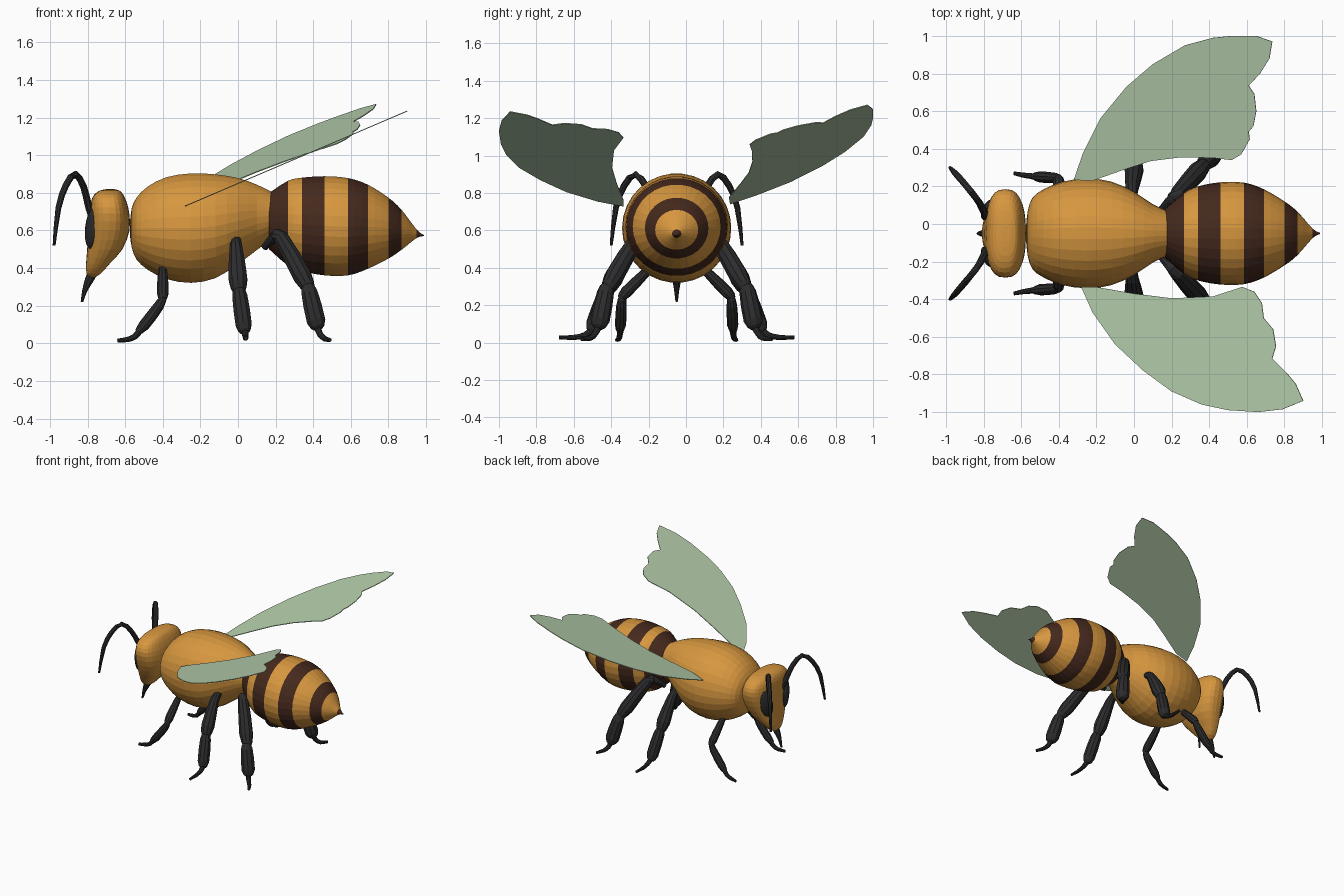
import bpy, bmesh, math
from mathutils import Vector

if "Cube" in bpy.data.objects:
    bpy.data.objects.remove(bpy.data.objects["Cube"])

CY = -0.05  # body symmetry plane


def material(name, rgb):
    m = bpy.data.materials.new(name)
    m.diffuse_color = (*rgb, 1)
    m.use_nodes = True
    m.node_tree.nodes["Principled BSDF"].inputs["Base Color"].default_value = m.diffuse_color
    return m


ORANGE = material("orange", (0.68, 0.31, 0.05))
BROWN = material("brown", (0.06, 0.022, 0.012))
BLACK = material("black", (0.025, 0.025, 0.027))
GREEN = material("wing green", (0.45, 0.60, 0.40))


def finish(name, bm, mats):
    bmesh.ops.recalc_face_normals(bm, faces=bm.faces)
    me = bpy.data.meshes.new(name)
    bm.to_mesh(me)
    bm.free()
    for m in mats:
        me.materials.append(m)
    ob = bpy.data.objects.new(name, me)
    bpy.context.collection.objects.link(ob)
    return ob


def loft(bm, rings, band=lambda i: 0):
    vs = [[bm.verts.new(p) for p in r] for r in rings]
    n = len(vs[0])
    for i in range(len(vs) - 1):
        for j in range(n):
            k = (j + 1) % n
            bm.faces.new((vs[i][j], vs[i][k], vs[i + 1][k], vs[i + 1][j])).material_index = band(i)
    bm.faces.new(vs[0]).material_index = band(0)
    bm.faces.new(vs[-1]).material_index = band(len(vs) - 2)


def smooth_rows(rows, sub):
    """Catmull-Rom interpolation through rows of numbers."""
    rows = [Vector(r) for r in rows]
    out = []
    for i in range(len(rows) - 1):
        a, b, c, d = rows[max(i - 1, 0)], rows[i], rows[i + 1], rows[min(i + 2, len(rows) - 1)]
        for s in range(sub):
            t = s / sub
            out.append(b + (c - a) * (t / 2) + (2 * a - 5 * b + 4 * c - d) * (t * t / 2)
                       + (3 * b - 3 * c + d - a) * (t ** 3 / 2))
    return out + [rows[-1]]


def body_ring(row, n=30):
    x, top, bot, hw = row
    return [(x, CY + hw * math.cos(2 * math.pi * j / n),
             (top + bot) / 2 + (top - bot) / 2 * math.sin(2 * math.pi * j / n)) for j in range(n)]


def tube(bm, rows, sub=1, n=8):
    """Round tube through (x, y, z, radius) rows."""
    rows = smooth_rows(rows, sub)
    pts = [r.to_3d() if len(r) == 3 else Vector(r[:3]) for r in rows]
    rings = []
    for i, p in enumerate(pts):
        t = (pts[min(i + 1, len(pts) - 1)] - pts[max(i - 1, 0)]).normalized()
        u = t.cross(Vector((0.3, 1, 0.1))).normalized()
        w = t.cross(u)
        rings.append([p + (u * math.cos(a) + w * math.sin(a)) * rows[i][3]
                      for a in (2 * math.pi * j / n for j in range(n))])
    loft(bm, rings)


# Thorax: x, top z, bottom z, half width
thorax = [(-.574, .65, .57, .04), (-.565, .72, .51, .12), (-.54, .775, .445, .19), (-.48, .835, .39, .235),
          (-.38, .885, .34, .275), (-.25, .905, .32, .292), (-.12, .90, .345, .275), (0, .88, .42, .222),
          (.10, .845, .495, .155), (.19, .80, .56, .115)]
bm = bmesh.new()
loft(bm, [body_ring(r) for r in smooth_rows(thorax, 2)])
finish("thorax", bm, [ORANGE])

# Striped abdomen: one row per stripe border
abdomen = [(.165, .80, .50, .13), (.265, .865, .413, .215), (.34, .882, .383, .25), (.46, .89, .36, .272),
           (.585, .88, .36, .27), (.69, .845, .395, .235), (.80, .775, .45, .17), (.87, .71, .497, .115),
           (.95, .605, .56, .025), (.99, .575, .57, .003)]
bm = bmesh.new()
loft(bm, [body_ring(r) for r in smooth_rows(abdomen, 3)], lambda i: (i // 3) % 2)
finish("abdomen", bm, [BROWN, ORANGE])

# Head: z, front x, back x, half width
head = [(.35, -.79, -.765, .02), (.37, -.805, -.73, .06), (.42, -.808, -.685, .105), (.50, -.802, -.615, .16),
        (.60, -.797, -.577, .21), (.69, -.79, -.578, .235), (.75, -.782, -.592, .225), (.79, -.765, -.61, .185),
        (.812, -.735, -.63, .12), (.82, -.70, -.66, .04)]


def head_ring(row, n=28):
    z, xf, xb, hw = row
    pts = []
    for j in range(n):
        c, s = math.cos(2 * math.pi * j / n), math.sin(2 * math.pi * j / n)
        pts.append(((xf + xb) / 2 + (xb - xf) / 2 * math.copysign(abs(c) ** .75, c),
                    CY + hw * math.copysign(abs(s) ** .8, s), z))
    return pts


bm = bmesh.new()
loft(bm, [head_ring(r) for r in smooth_rows(head, 2)])
finish("head", bm, [ORANGE])

# Proboscis
bm = bmesh.new()
tube(bm, [(-.76, CY, .40, .028), (-.79, CY, .34, .024), (-.815, CY, .28, .014), (-.83, CY, .22, .007)], 2)
finish("proboscis", bm, [BLACK])

# Leg segments as (x, distance from centre, z, radius)
legs = {
    "front_leg": [
        [(-.40, .13, .41, .018), (-.40, .17, .37, .026), (-.40, .27, .27, .032), (-.40, .30, .235, .018)],
        [(-.395, .29, .25, .018), (-.42, .295, .20, .028), (-.50, .30, .095, .03), (-.535, .305, .06, .016)],
        [(-.52, .30, .07, .018), (-.55, .305, .035, .016), (-.59, .31, .02, .014), (-.64, .32, .015, .01)]],
    "middle_leg": [
        [(-.01, .18, .55, .025), (-.01, .24, .51, .035), (0, .34, .34, .052), (.005, .37, .275, .032)],
        [(.005, .37, .29, .028), (.01, .385, .25, .042), (.03, .44, .10, .045), (.035, .455, .055, .022)],
        [(.035, .45, .07, .02), (.04, .49, .04, .017), (.04, .55, .028, .014), (.042, .63, .028, .01)]],
    "hind_leg": [
        [(.14, .12, .51, .018), (.19, .17, .56, .028), (.23, .21, .56, .04), (.34, .33, .36, .052), (.38, .37, .29, .03)],
        [(.37, .37, .31, .028), (.38, .38, .27, .045), (.415, .41, .12, .052), (.425, .42, .075, .024)],
        [(.42, .415, .09, .02), (.435, .435, .05, .017), (.46, .46, .025, .015), (.49, .51, .018, .01)]],
}
antenna = [(-.76, .07, .62, .02), (-.795, .11, .73, .02), (-.82, .16, .83, .019), (-.865, .22, .90, .018),
           (-.915, .28, .84, .018), (-.955, .325, .72, .016), (-.978, .35, .52, .008)]

for side, s in (("left", -1), ("right", 1)):
    flip = lambda rows: [(x, CY + s * d, z, r) for x, d, z, r in rows]
    for name, segments in legs.items():
        bm = bmesh.new()
        for seg in segments:
            tube(bm, flip(seg), 2, 10)
        finish(f"{side}_{name}", bm, [BLACK])
    bm = bmesh.new()
    tube(bm, flip(antenna), 2)
    finish(f"{side}_antenna", bm, [BLACK])
    # Eye
    bm = bmesh.new()
    bmesh.ops.create_uvsphere(bm, u_segments=16, v_segments=10, radius=1)
    ob = finish(f"{side}_eye", bm, [BLACK])
    ob.scale = (.03, .055, .11)
    ob.location = (-.777, CY + s * .125, .61)
    ob.rotation_euler = (-s * .25, 0, -s * .45)

# Wings: top outline, lifted onto a sloping plane z = a*x + b*y + c
right_outline = [(-.32, .235), (-.27, .38), (-.18, .56), (-.04, .73), (.10, .85), (.27, .95), (.42, .99), (.52, 1.0),
                 (.65, 1.0), (.735, .97), (.72, .88), (.67, .80), (.61, .735), (.64, .69), (.65, .60), (.635, .52),
                 (.61, .49), (.615, .45), (.57, .37), (.52, .34), (.42, .352), (.25, .355), (.09, .335),
                 (-.05, .29), (-.22, .23)]
left_outline = [(-.28, -.335), (-.22, -.47), (-.10, -.64), (.05, -.78), (.20, -.89), (.36, -.96), (.50, -.99),
                (.66, -1.0), (.79, -.985), (.90, -.94), (.86, -.85), (.81, -.79), (.735, -.715), (.755, -.65),
                (.74, -.56), (.69, -.50), (.68, -.42), (.64, -.36), (.575, -.335), (.42, -.385), (.20, -.395),
                (0, -.37), (-.20, -.335)]
for name, outline, (a, b, c) in (("right_wing", right_outline, (.35, .217, .803)),
                                 ("left_wing", left_outline, (.428, 0, .85))):
    bm = bmesh.new()
    bm.faces.new([bm.verts.new((x, y, a * x + b * y + c)) for x, y in outline])
    bmesh.ops.triangulate(bm, faces=bm.faces[:])
    ob = finish(name, bm, [GREEN])
    mod = ob.modifiers.new("thickness", 'SOLIDIFY')
    mod.thickness = .005
    mod.offset = 0
